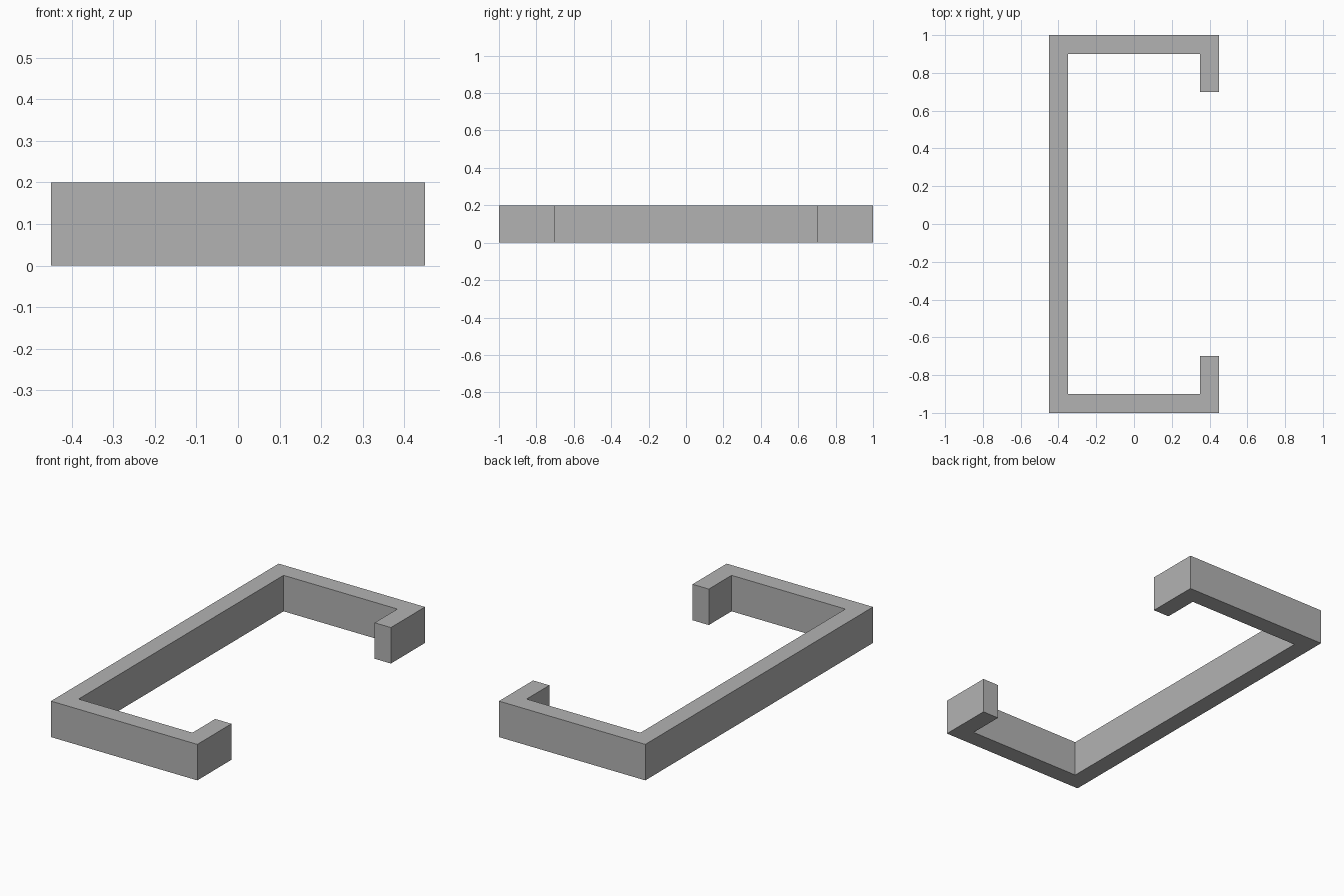
import bpy
import bmesh

cube = bpy.data.objects.get("Cube")
if cube:
    bpy.data.objects.remove(cube, do_unlink=True)

HALF_X, HALF_Y, HEIGHT, WALL, LIP = 0.45, 1.0, 0.2, 0.1, 0.3

# Single grey finish
grey = bpy.data.materials.new("grey")
grey.use_nodes = True
colour = (0.45, 0.45, 0.45, 1)
grey.diffuse_color = colour
grey.node_tree.nodes["Principled BSDF"].inputs["Base Color"].default_value = colour

# Half of the lipped channel outline, mirrored to complete it
half = [
    (-HALF_X, -HALF_Y),
    (HALF_X, -HALF_Y),
    (HALF_X, -HALF_Y + LIP),
    (HALF_X - WALL, -HALF_Y + LIP),
    (HALF_X - WALL, -HALF_Y + WALL),
    (-HALF_X + WALL, -HALF_Y + WALL),
]
outline = half + [(x, -y) for x, y in reversed(half)]

# Extrude the outline upwards
bm = bmesh.new()
base = bm.faces.new([bm.verts.new((x, y, 0)) for x, y in outline])
extruded = bmesh.ops.extrude_face_region(bm, geom=[base], use_keep_orig=True)
top = [v for v in extruded["geom"] if isinstance(v, bmesh.types.BMVert)]
bmesh.ops.translate(bm, verts=top, vec=(0, 0, HEIGHT))
bmesh.ops.recalc_face_normals(bm, faces=bm.faces)

mesh = bpy.data.meshes.new("lipped_channel")
bm.to_mesh(mesh)
bm.free()
mesh.materials.append(grey)
channel = bpy.data.objects.new("lipped_channel", mesh)
bpy.context.collection.objects.link(channel)
